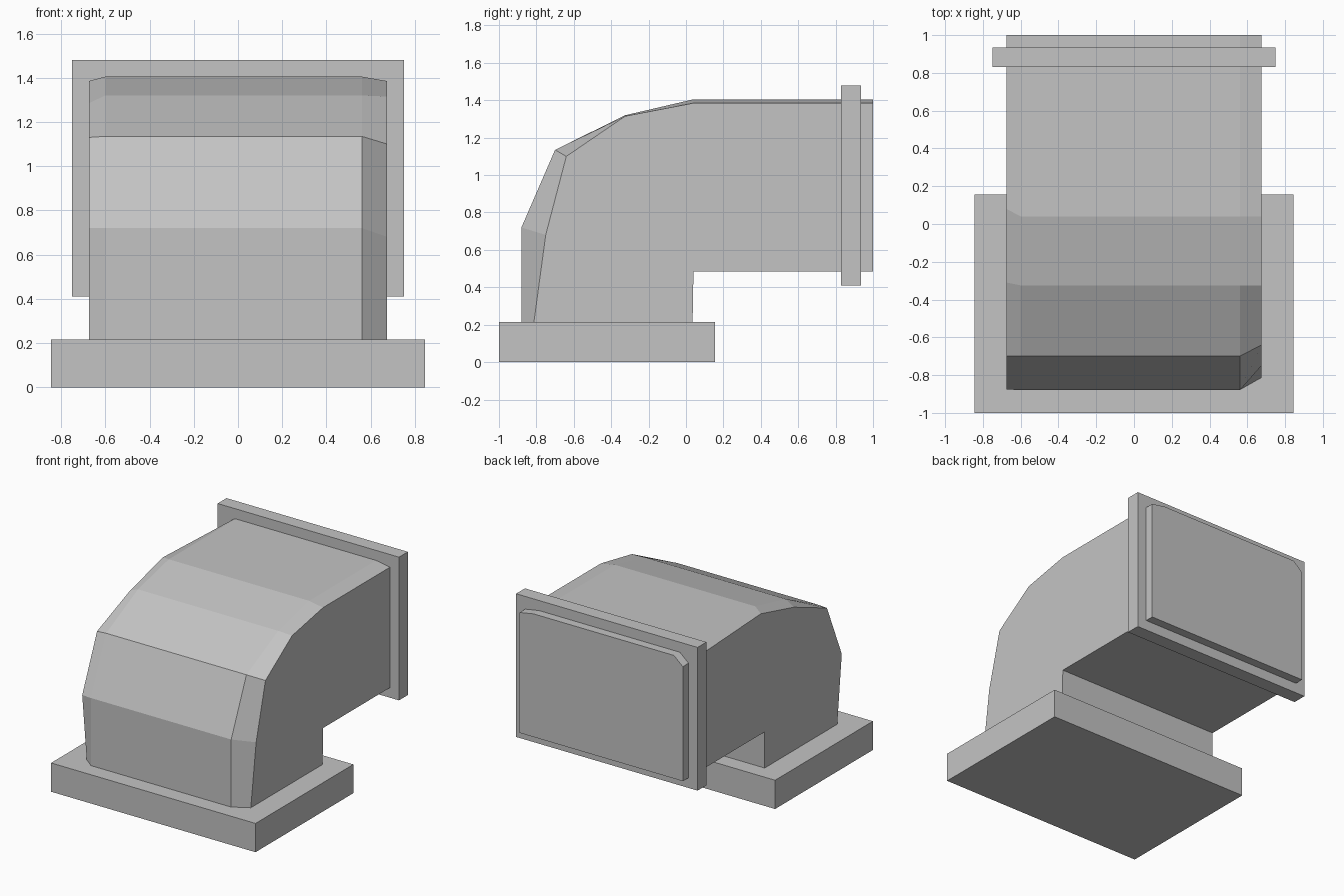
import bpy, bmesh

if "Cube" in bpy.data.objects:
    bpy.data.objects.remove(bpy.data.objects["Cube"])

grey = bpy.data.materials.new("plain grey")
grey.diffuse_color = (0.55, 0.55, 0.55, 1)
grey.use_nodes = True
grey.node_tree.nodes["Principled BSDF"].inputs["Base Color"].default_value = grey.diffuse_color


def finish(name, bm):
    bmesh.ops.recalc_face_normals(bm, faces=bm.faces)
    mesh = bpy.data.meshes.new(name)
    bm.to_mesh(mesh)
    bm.free()
    mesh.materials.append(grey)
    obj = bpy.data.objects.new(name, mesh)
    bpy.context.collection.objects.link(obj)


def box(name, lo, hi):
    bm = bmesh.new()
    bmesh.ops.create_cube(bm, size=1)
    for v in bm.verts:
        v.co = [(a + b) / 2 + c * (b - a) for a, b, c in zip(lo, hi, v.co)]
    finish(name, bm)


# Elbow duct: outer bend and its two uneven chamfer edges, as (y, z) profiles
crown = [(-0.88, 0.2), (-0.88, 0.72), (-0.70, 1.135), (-0.325, 1.32), (0.04, 1.405), (1, 1.405)]
left = [(-0.82, 0.2), (-0.875, 0.72), (-0.70, 1.13), (-0.31, 1.285), (0.08, 1.385), (1, 1.34)]
right = [(-0.815, 0.2), (-0.75, 0.68), (-0.64, 1.10), (-0.325, 1.315), (0.04, 1.385), (1, 1.385)]
inner = [(1, 0.485), (0.04, 0.485), (0.035, 0.2)]

bm = bmesh.new()


def row(x, profile):
    return [bm.verts.new((x, y, z)) for y, z in profile]


rows = [row(-0.675, left), row(-0.6, crown), row(0.56, crown), row(0.675, right)]
in_l, in_r = row(-0.675, inner), row(0.675, inner)

# Bend panels and chamfers
for a, b in zip(rows, rows[1:]):
    for i in range(len(crown) - 1):
        bm.faces.new((a[i], a[i + 1], b[i + 1], b[i]))
# Inside corner, flat sides, and the two ends
for i in range(2):
    bm.faces.new((in_l[i], in_l[i + 1], in_r[i + 1], in_r[i]))
bm.faces.new(rows[0] + in_l)
bm.faces.new(rows[3] + in_r)
bm.faces.new([r[-1] for r in rows] + [in_r[0], in_l[0]])
bm.faces.new([r[0] for r in rows] + [in_r[2], in_l[2]])
finish("elbow_duct", bm)

# Mounting base and rear flange
box("base_plate", (-0.845, -1, 0), (0.845, 0.155, 0.215))
box("rear_flange", (-0.75, 0.83, 0.41), (0.75, 0.935, 1.48))
